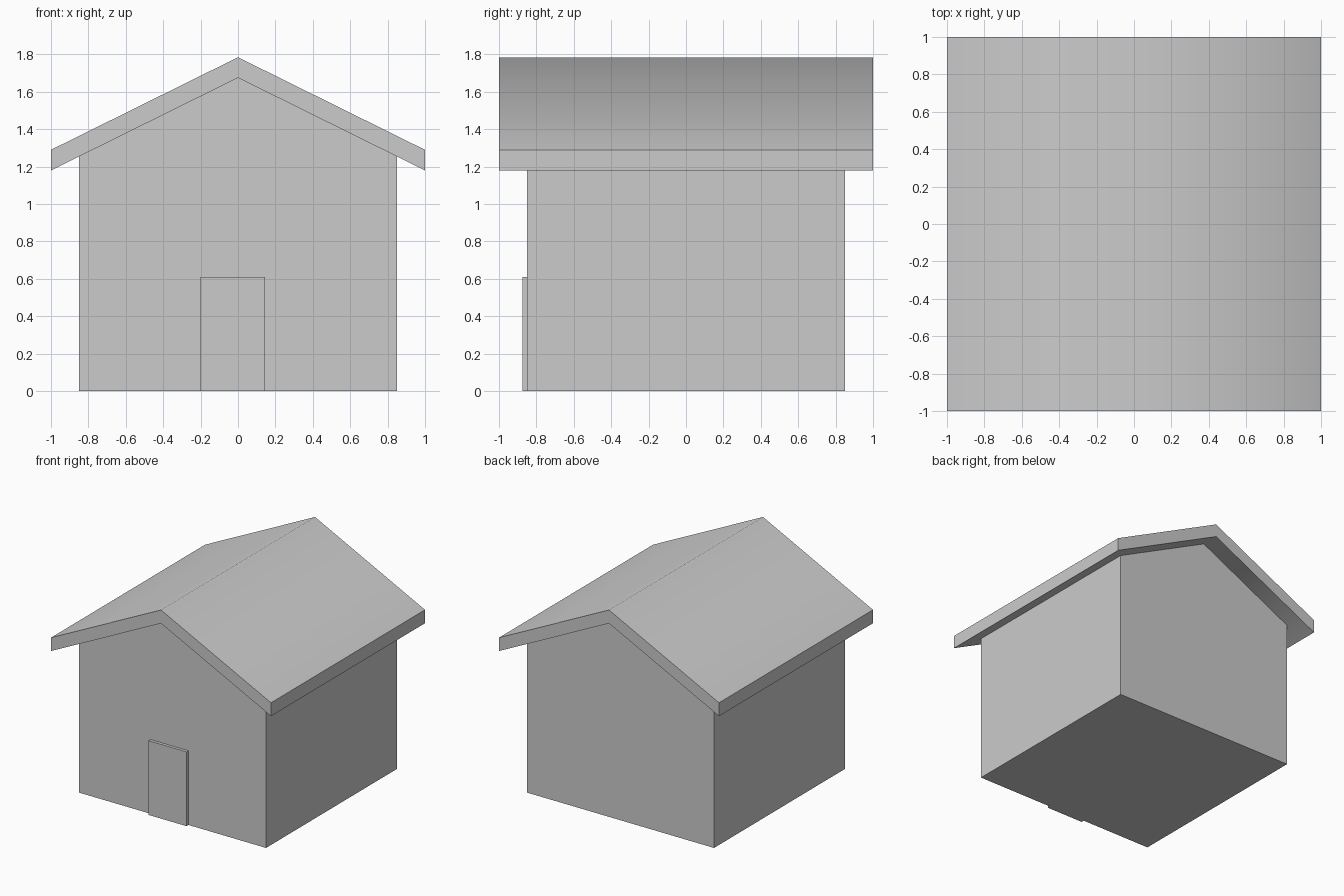
import bpy, bmesh, math

if "Cube" in bpy.data.objects:
    bpy.data.objects.remove(bpy.data.objects["Cube"])


def prism(name, profile, y0, y1):
    """Extrude an x-z profile from y0 to y1."""
    bm = bmesh.new()
    face = bm.faces.new([bm.verts.new((x, y0, z)) for x, z in profile])
    new = bmesh.ops.extrude_face_region(bm, geom=[face])["geom"]
    bmesh.ops.translate(bm, vec=(0, y1 - y0, 0),
                        verts=[g for g in new if isinstance(g, bmesh.types.BMVert)])
    bmesh.ops.recalc_face_normals(bm, faces=bm.faces)
    mesh = bpy.data.meshes.new(name)
    bm.to_mesh(mesh)
    bm.free()
    obj = bpy.data.objects.new(name, mesh)
    bpy.context.collection.objects.link(obj)
    return obj


WALL, ROOF = 0.85, 1.0
RIDGE, EAVE, THICK = 1.675, 1.18, 0.11
wall_top = RIDGE - (RIDGE - EAVE) * WALL / ROOF

# Gabled walls with floor
prism("walls", [(-WALL, 0), (WALL, 0), (WALL, wall_top), (0, RIDGE), (-WALL, wall_top)],
      -WALL, WALL)

# Overhanging roof slab
under = [(-ROOF, EAVE), (0, RIDGE), (ROOF, EAVE)]
roof = prism("roof", under + [(x, z + THICK) for x, z in reversed(under)], -ROOF, ROOF)

# Ridge is softly shaded, eaves stay sharp
bpy.context.view_layer.objects.active = roof
roof.select_set(True)
bpy.ops.object.shade_smooth_by_angle(angle=math.radians(58))

# Door panel on the front wall, slightly off centre
prism("door", [(-0.2, 0), (0.145, 0), (0.145, 0.61), (-0.2, 0.61)], -0.875, -WALL)
